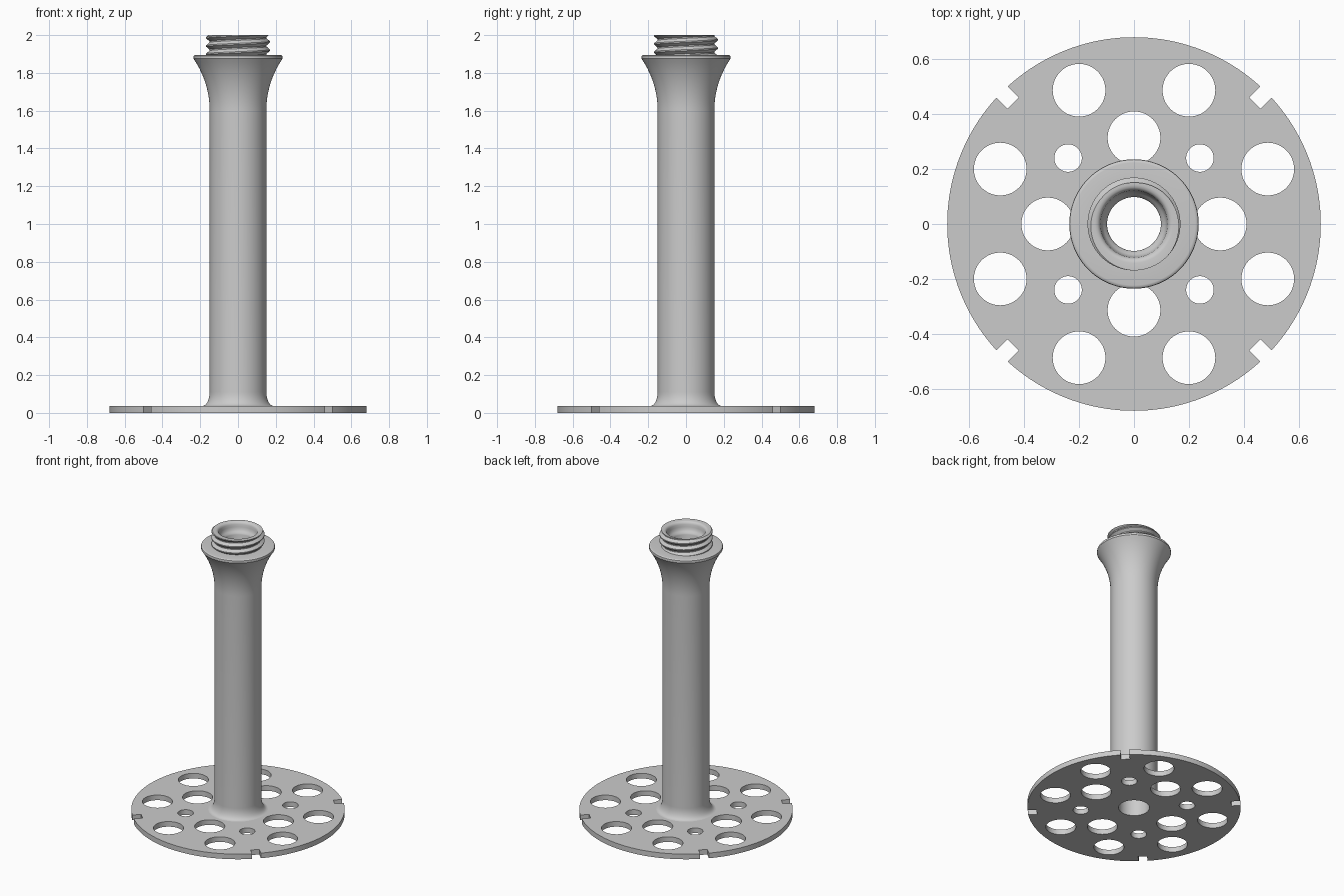
import bpy, bmesh
from math import pi, sin, cos, asin, sqrt

if "Cube" in bpy.data.objects:
    bpy.data.objects.remove(bpy.data.objects["Cube"])

THICK = 0.036


def finish(ob, angle):
    bpy.context.view_layer.objects.active = ob
    for o in bpy.context.selected_objects:
        o.select_set(False)
    ob.select_set(True)
    bm = bmesh.new()
    bm.from_mesh(ob.data)
    bmesh.ops.remove_doubles(bm, verts=bm.verts, dist=1e-5)
    bmesh.ops.recalc_face_normals(bm, faces=bm.faces)
    bm.to_mesh(ob.data)
    bm.free()
    bpy.ops.object.shade_smooth_by_angle(angle=angle)


def circle(cx, cy, r, n=64):
    return [(cx + r * cos(2 * pi * i / n), cy + r * sin(2 * pi * i / n)) for i in range(n)]


# Base plate: notched outline with round holes
R, half, inner = 0.68, 0.0285, 0.622
d = asin(half / R)
outline = []
for q in range(4):
    a0 = pi / 4 + q * pi / 2
    outline += [(inner * cos(a0) + s * half * sin(a0), inner * sin(a0) - s * half * cos(a0))
                for s in (1, -1)]
    span = pi / 2 - 2 * d
    outline += [(R * cos(a0 + d + span * i / 40), R * sin(a0 + d + span * i / 40))
                for i in range(41)]

loops = [outline, circle(0, 0, 0.098)]
for sx in (1, -1):
    loops += [circle(sx * 0.314, 0, 0.096), circle(0, sx * 0.314, 0.096)]
    for sy in (1, -1):
        loops += [circle(sx * 0.2, sy * 0.487, 0.096),
                  circle(sx * 0.487, sy * 0.2, 0.096),
                  circle(sx * 0.24, sy * 0.24, 0.05)]

cu = bpy.data.curves.new("base_plate_outline", 'CURVE')
cu.dimensions = '2D'
cu.fill_mode = 'BOTH'
cu.extrude = THICK / 2
for pts in loops:
    sp = cu.splines.new('POLY')
    sp.points.add(len(pts) - 1)
    for p, (x, y) in zip(sp.points, pts):
        p.co = (x, y, THICK / 2, 1)
    sp.use_cyclic_u = True
plate = bpy.data.objects.new("base_plate", cu)
bpy.context.collection.objects.link(plate)
bpy.context.view_layer.objects.active = plate
plate.select_set(True)
bpy.ops.object.convert(target='MESH')
finish(plate, 0.5)

# Stem: each row maps an angle to (radius, height), from foot up, over and down the bore
COLS = 128
Z0, Z1, PITCH = 1.895, 2.0, 0.044
rows = []


def ring(r, z):
    rows.append(lambda a: (r, z))


# Foot fillet and straight shaft
for i in range(9):
    t = i / 8 * pi / 2
    ring(0.19 - 0.04 * sin(t), THICK + 0.075 * (1 - cos(t)))
# Flared collar with rounded lip
for i in range(17):
    z = 1.60 + 0.275 * i / 16
    ring(0.15 + 0.485 - sqrt(0.485 ** 2 - (z - 1.60) ** 2), z)
for r, z in [(0.2345, 1.879), (0.2355, 1.884), (0.234, 1.890), (0.229, 1.894), (0.223, Z0)]:
    ring(r, z)


# Screw thread, helical rows clipped flat at both ends
def thread_radius(z, a):
    f = ((z - Z0) / PITCH - a / (2 * pi)) % 1.0
    if f < 0.15:
        t = 0
    elif f < 0.5:
        t = (f - 0.15) / 0.35
    elif f < 0.65:
        t = 1
    else:
        t = (1 - f) / 0.35
    return 0.151 + 0.018 * t


def thread_row(turn):
    def row(a):
        z = min(Z1, max(Z0, Z0 + PITCH * (turn + a / (2 * pi))))
        return thread_radius(z, a), z
    return row


for k in range(-1, 4):
    for f in (0, 0.15, 0.325, 0.5, 0.65, 0.825):
        rows.append(thread_row(k + f))

# Rounded mouth and bore
for r, z in [(0.142, 2.0), (0.133, 1.998), (0.126, 1.992), (0.122, 1.982), (0.12, 1.965),
             (0.117, 1.95), (0.110, 1.938), (0.102, 1.93), (0.098, 1.92), (0.098, 0)]:
    ring(r, z)

bm = bmesh.new()
grid = []
for row in rows:
    line = []
    for j in range(COLS + 1):
        a = 2 * pi * j / COLS
        r, z = row(a)
        line.append(bm.verts.new((r * cos(a), r * sin(a), z)))
    grid.append(line)
for lo, hi in zip(grid, grid[1:]):
    for j in range(COLS):
        bm.faces.new((lo[j], lo[j + 1], hi[j + 1], hi[j]))
me = bpy.data.meshes.new("stem")
bm.to_mesh(me)
bm.free()
stem = bpy.data.objects.new("stem", me)
bpy.context.collection.objects.link(stem)
finish(stem, 0.6)
